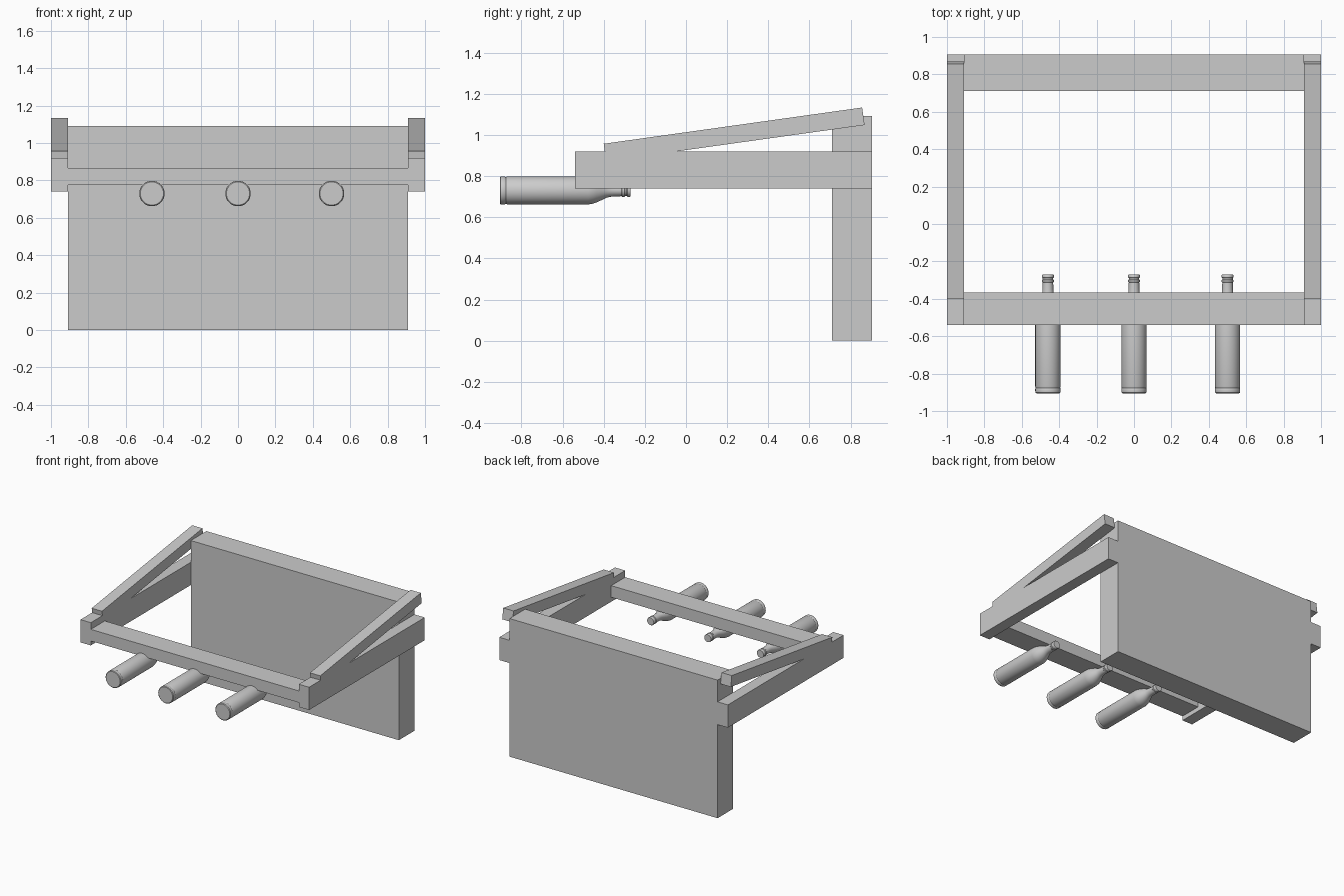
import bpy, bmesh, math

if "Cube" in bpy.data.objects:
    bpy.data.objects.remove(bpy.data.objects["Cube"])


def make_object(name, bm):
    bmesh.ops.recalc_face_normals(bm, faces=bm.faces)
    mesh = bpy.data.meshes.new(name)
    bm.to_mesh(mesh)
    bm.free()
    ob = bpy.data.objects.new(name, mesh)
    bpy.context.collection.objects.link(ob)
    return ob


def slab(name, x0, x1, profile):
    """Extrude a (y, z) profile from x0 to x1."""
    bm = bmesh.new()
    face = bm.faces.new([bm.verts.new((x0, y, z)) for y, z in profile])
    ext = bmesh.ops.extrude_face_region(bm, geom=[face])
    verts = [v for v in ext["geom"] if isinstance(v, bmesh.types.BMVert)]
    bmesh.ops.translate(bm, vec=(x1 - x0, 0, 0), verts=verts)
    return make_object(name, bm)


def rect(y0, y1, z0, z1):
    return [(y0, z0), (y1, z0), (y1, z1), (y0, z1)]


def bottle(name, x, z, profile, sides=32):
    """Lathe a (radius, y) profile around an axis parallel to y."""
    bm = bmesh.new()
    rings = []
    for r, y in profile:
        angles = [2 * math.pi * i / sides for i in range(sides)]
        rings.append([bm.verts.new((r * math.cos(a), y, r * math.sin(a))) for a in angles])
    for a, b in zip(rings, rings[1:]):
        for i in range(sides):
            j = (i + 1) % sides
            bm.faces.new((a[i], a[j], b[j], b[i]))
    bm.faces.new(rings[0])
    bm.faces.new(rings[-1])
    ob = make_object(name, bm)
    ob.location = (x, 0, z)
    bpy.context.view_layer.objects.active = ob
    ob.select_set(True)
    bpy.ops.object.shade_smooth_by_angle(angle=math.radians(35))
    ob.select_set(False)
    return ob


# Back wall and front rail
slab("back_wall", -0.91, 0.91, rect(0.71, 0.905, 0.0, 1.092))
slab("front_rail", -0.91, 0.91, rect(-0.54, -0.365, 0.775, 0.867))

# Side arms with sloping braces
brace = [(-0.388, 0.872), (0.868, 1.048), (0.856, 1.133), (-0.4, 0.957)]
for side, x0, x1 in (("left", -1.0, -0.91), ("right", 0.91, 1.0)):
    slab(side + "_arm", x0, x1, rect(-0.54, 0.905, 0.74, 0.92))
    slab(side + "_brace", x0, x1, brace)

# Bottles lying under the front rail, necks towards the wall
bottle_profile = [
    (0.062, -0.905), (0.067, -0.901), (0.068, -0.893), (0.068, -0.882), (0.0655, -0.876),
    (0.068, -0.868), (0.068, -0.475), (0.065, -0.455), (0.058, -0.435),
    (0.046, -0.408), (0.036, -0.388), (0.031, -0.37), (0.029, -0.35),
    (0.028, -0.314), (0.031, -0.31), (0.031, -0.300), (0.028, -0.297),
    (0.028, -0.288), (0.031, -0.285), (0.031, -0.273), (0.029, -0.27),
]
for i, x in enumerate((-0.46, 0.0, 0.5)):
    bottle(f"bottle_{i + 1}", x, 0.73, bottle_profile)
